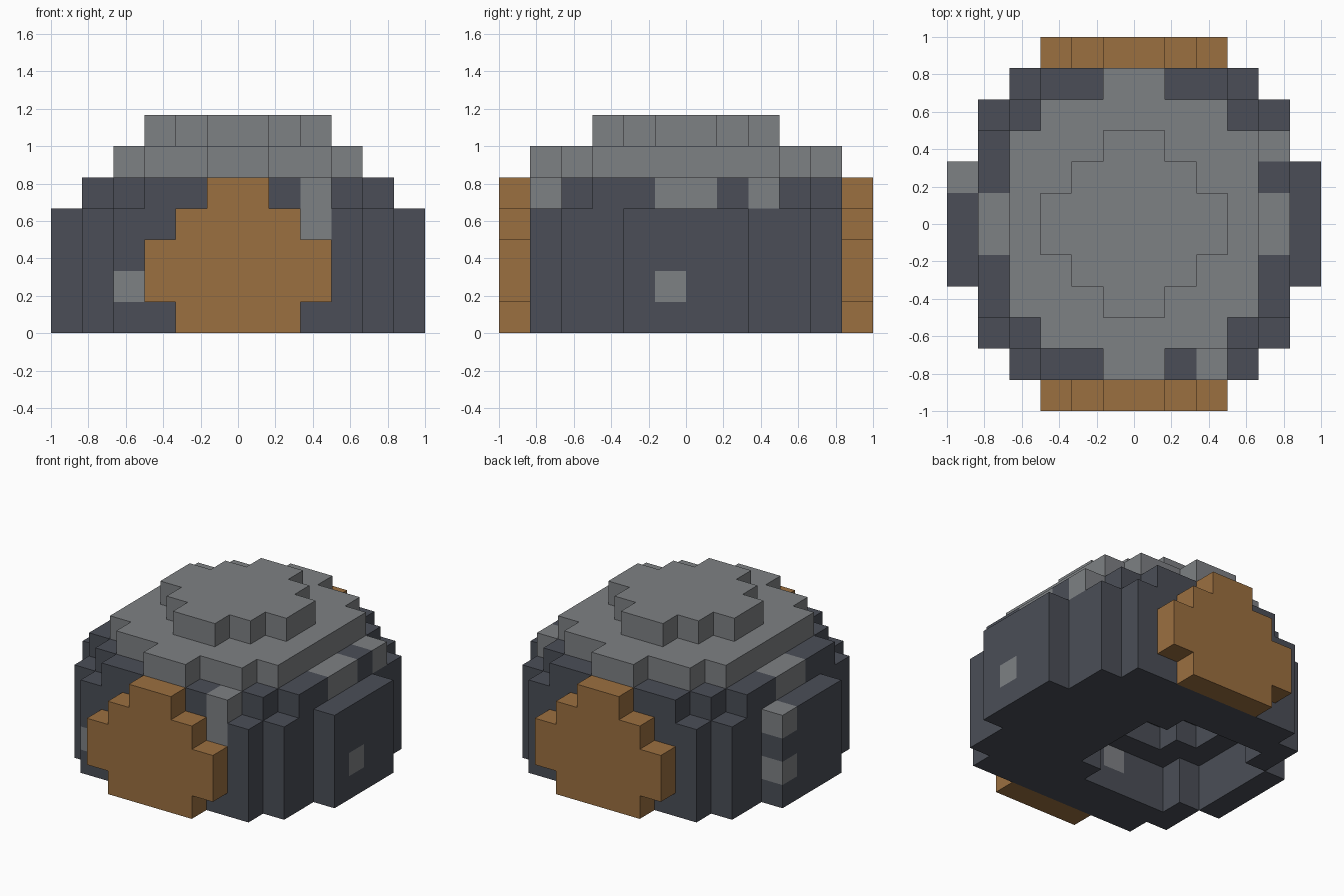
import bpy, bmesh
from mathutils import Vector

U = 1 / 6  # size of one block

if "Cube" in bpy.data.objects:
    bpy.data.objects.remove(bpy.data.objects["Cube"], do_unlink=True)


def material(name, rgb):
    m = bpy.data.materials.new(name)
    m.use_nodes = True
    m.diffuse_color = (*rgb, 1)
    m.node_tree.nodes["Principled BSDF"].inputs["Base Color"].default_value = (*rgb, 1)
    return m


SLATE = material("dark slate", (0.069, 0.076, 0.095))
STONE = material("grey stone", (0.208, 0.218, 0.230))
WOOD = material("brown wood", (0.330, 0.160, 0.051))


def layer(half_widths, heights, cx=0):
    """Blocks of a symmetric slab; one half width per row away from the middle."""
    return {(x, y, z) for z in heights
            for row, w in enumerate(half_widths)
            for y in (row, -row - 1)
            for x in range(cx - w, cx + w)}


# Stepped body with a round two-step hollow underneath
hollow = layer([3, 3, 2], range(2), -2) | layer([2, 1], [2], -2)
body = (layer([6, 6, 5, 5, 4], range(4)) | layer([5, 5, 5, 4, 3], [4])) - hollow

# Stepped roof
roof = layer([4, 4, 4, 3, 1], [5]) | layer([3, 2, 1], [6])


# Door-like panels on the front and back
def panel(y):
    return {(x, y, z) for z, w in enumerate([2, 3, 3, 2, 1]) for x in range(-w, w)}


front, back = panel(-6), panel(5)
solid = body | roof | front | back

# Single pale blocks set into the body
pale = {(2, -5, 3), (2, -5, 4), (-4, -5, 1), (5, -1, 1), (4, 2, 4),
        (4, -1, 4), (4, 0, 4), (-5, -1, 4), (-5, 0, 4),
        (-6, 1, 3), (-6, 1, 1), (-2, -4, 1)}


def build(name, blocks, mats, accents=()):
    """Skin the exposed sides of the blocks and merge the flat areas."""
    bm = bmesh.new()
    for b in sorted(blocks):
        for axis in range(3):
            for side in (0, 1):
                n = list(b)
                n[axis] += 2 * side - 1
                if tuple(n) in solid:
                    continue
                corners = []
                for i, j in ((0, 0), (1, 0), (1, 1), (0, 1)):
                    c = Vector(b)
                    c[axis] += side
                    c[(axis + 1) % 3] += i
                    c[(axis + 2) % 3] += j
                    corners.append(bm.verts.new(c * U))
                f = bm.faces.new(corners if side else corners[::-1])
                f.material_index = int(b in accents)
    bmesh.ops.remove_doubles(bm, verts=bm.verts, dist=U / 100)
    bmesh.ops.dissolve_limit(bm, angle_limit=0.01, verts=bm.verts,
                             edges=bm.edges, delimit={'MATERIAL'})
    bmesh.ops.triangulate(bm, faces=[f for f in bm.faces if len(f.verts) > 4])
    mesh = bpy.data.meshes.new(name)
    bm.to_mesh(mesh)
    bm.free()
    for m in mats:
        mesh.materials.append(m)
    bpy.context.collection.objects.link(bpy.data.objects.new(name, mesh))


build("body", body, [SLATE, STONE], pale)
build("roof", roof, [STONE])
build("front_panel", front, [WOOD])
build("back_panel", back, [WOOD])
